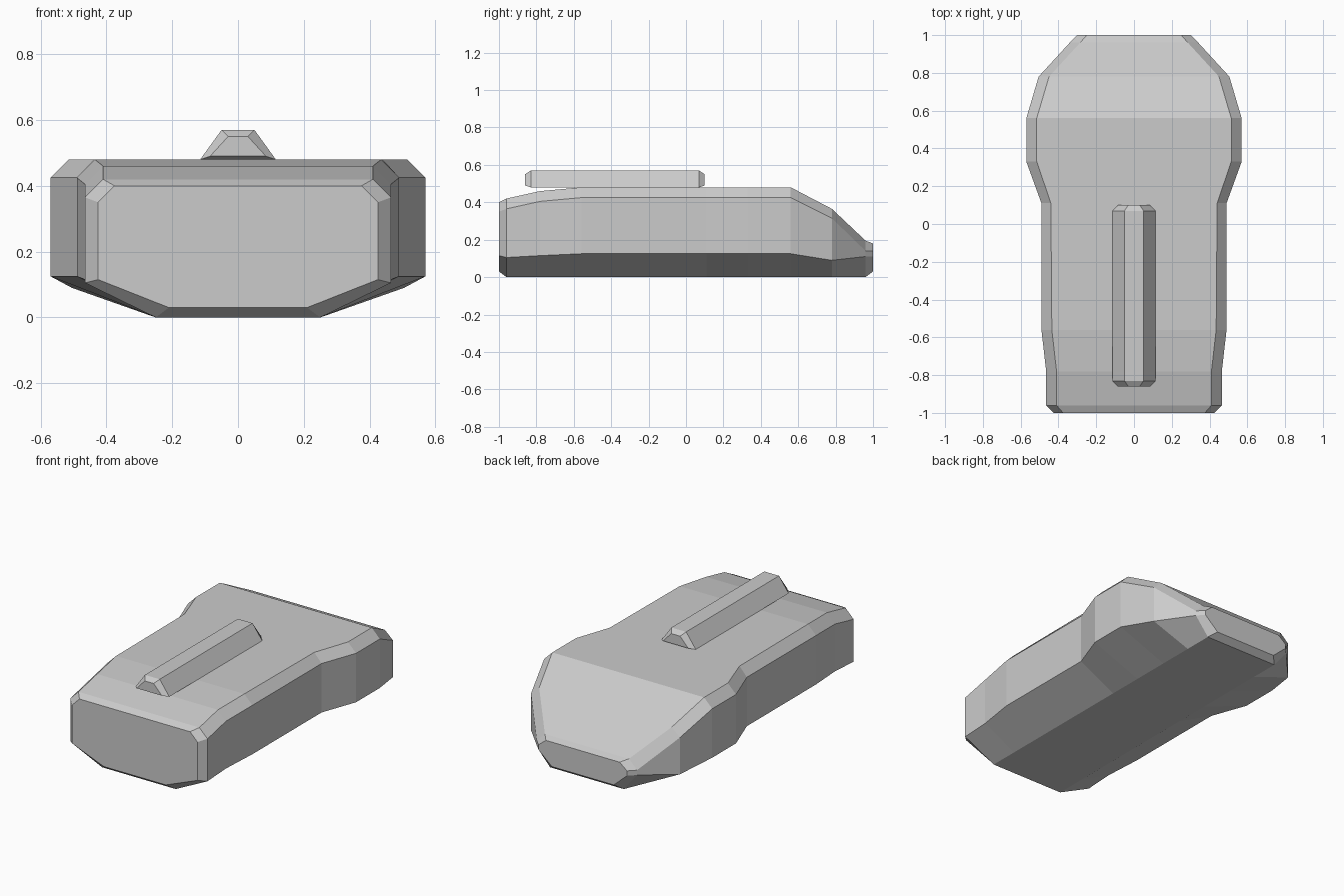
import bpy, bmesh


def loft(name, sections):
    """Skin a closed mesh through (y, right-half outline) sections, mirrored in x."""
    bm = bmesh.new()
    rings = []
    for y, half in sections:
        outline = list(half) + [(-x, z) for x, z in reversed(half)]
        rings.append([bm.verts.new((x, y, z)) for x, z in outline])
    for a, b in zip(rings, rings[1:]):
        for i in range(len(a)):
            j = (i + 1) % len(a)
            bm.faces.new((a[i], a[j], b[j], b[i]))
    bm.faces.new(rings[0])
    bm.faces.new(rings[-1])
    bmesh.ops.recalc_face_normals(bm, faces=bm.faces)
    mesh = bpy.data.meshes.new(name)
    bm.to_mesh(mesh)
    bm.free()
    obj = bpy.data.objects.new(name, mesh)
    bpy.context.collection.objects.link(obj)
    return obj


def hull(y, base, z0, side, z1, z2, top, z3):
    return y, [(base, z0), (side, z1), (side, z2), (top, z3)]


# Main body: chamfered eight-sided section, waisted in plan, sloping at the back
loft("body", [
    hull(-1.00, 0.21, 0.03, 0.425, 0.115, 0.35, 0.375, 0.40),
    hull(-0.96, 0.25, 0.00, 0.465, 0.105, 0.365, 0.41, 0.42),
    hull(-0.78, 0.25, 0.00, 0.465, 0.115, 0.405, 0.41, 0.46),
    hull(-0.56, 0.25, 0.00, 0.49, 0.125, 0.425, 0.435, 0.48),
    hull(0.11, 0.25, 0.00, 0.49, 0.125, 0.425, 0.44, 0.48),
    hull(0.33, 0.25, 0.00, 0.57, 0.125, 0.425, 0.515, 0.48),
    hull(0.56, 0.25, 0.00, 0.57, 0.125, 0.425, 0.515, 0.48),
    hull(0.78, 0.25, 0.00, 0.505, 0.09, 0.315, 0.45, 0.365),
    hull(0.96, 0.25, 0.00, 0.34, 0.11, 0.14, 0.285, 0.195),
    hull(1.00, 0.21, 0.03, 0.30, 0.11, 0.14, 0.25, 0.18),
])

# Top rail: trapezoid bar with bevelled ends
rail_end = [(0.085, 0.49), (0.03, 0.55)]
rail_mid = [(0.115, 0.48), (0.05, 0.57)]
loft("top_rail", [(-0.86, rail_end), (-0.83, rail_mid),
                  (0.07, rail_mid), (0.10, rail_end)])
